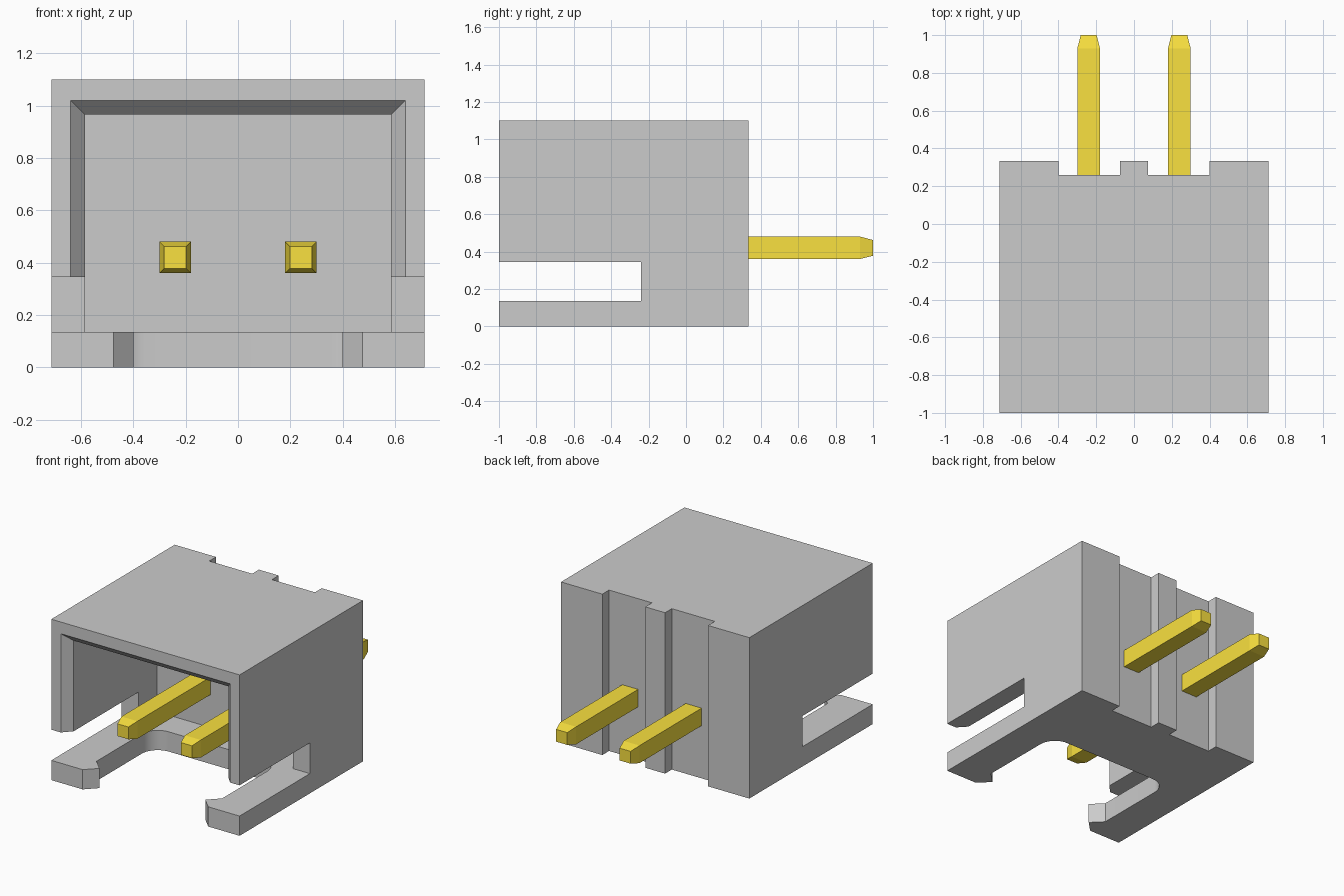
import bpy, bmesh, math

if "Cube" in bpy.data.objects:
    bpy.data.objects.remove(bpy.data.objects["Cube"])


def loft(name, rings):
    """Closed solid skinned through rings with equal point counts."""
    bm = bmesh.new()
    loops = [[bm.verts.new(p) for p in ring] for ring in rings]
    n = len(rings[0])
    for a, b in zip(loops, loops[1:]):
        for i in range(n):
            j = (i + 1) % n
            bm.faces.new((a[i], a[j], b[j], b[i]))
    bm.faces.new(loops[0])
    bm.faces.new(loops[-1])
    bmesh.ops.recalc_face_normals(bm, faces=bm.faces[:])
    mesh = bpy.data.meshes.new(name)
    bm.to_mesh(mesh)
    bm.free()
    obj = bpy.data.objects.new(name, mesh)
    bpy.context.collection.objects.link(obj)
    return obj


def prism(name, profile, z0, z1):
    return loft(name, [[(x, y, z) for x, y in profile] for z in (z0, z1)])


def rect(x0, x1, y, z0, z1):
    return [(x0, y, z0), (x1, y, z0), (x1, y, z1), (x0, y, z1)]


def cut(target, cutter):
    cutter.hide_render = True
    mod = target.modifiers.new("cut", 'BOOLEAN')
    mod.operation = 'DIFFERENCE'
    mod.solver = 'EXACT'
    mod.object = cutter
    bpy.context.view_layer.objects.active = target
    bpy.ops.object.modifier_apply(modifier=mod.name)
    bpy.data.objects.remove(cutter)


# Housing outline, with two pin grooves down the back
W, BACK, GROOVE = 0.712, 0.333, 0.26
half = [(0.075, BACK), (0.075, GROOVE), (0.4, GROOVE), (0.4, BACK),
        (W, BACK), (W, -1)]
outline = half + [(-x, y) for x, y in reversed(half)]
housing = prism("housing", outline, 0, 1.1)

# Side slots
cut(housing, loft("slot_cutter", [rect(-1, 1, y, 0.135, 0.345) for y in (-1.2, -0.24)]))

# Socket cavity with a chamfered mouth
cut(housing, loft("cavity_cutter", [
    rect(-0.695, 0.695, -1.06, 0.135, 1.075),
    rect(-0.585, 0.585, -0.94, 0.135, 0.965),
    rect(-0.585, 0.585, -0.04, 0.135, 0.965)]))

# Floor opening: hooked arms and rounded inner corners
R = 0.12
side = [(0.475, -1.2), (0.475, -1), (0.4, -0.925), (0.475, -0.85)]
for i in range(11):
    a = math.pi / 2 * i / 10
    side.append((0.475 - R + R * math.cos(a), -0.24 - R + R * math.sin(a)))
opening = side + [(-x, y) for x, y in reversed(side)]
cut(housing, prism("floor_cutter", opening, -0.1, 0.25))

bpy.ops.object.select_all(action='DESELECT')
housing.select_set(True)
bpy.context.view_layer.objects.active = housing
bpy.ops.object.shade_smooth_by_angle(angle=math.radians(25))

# Square contact pins with tapered ends
gold = bpy.data.materials.new("gold")
gold.diffuse_color = (0.95, 0.75, 0.05, 1)
gold.use_nodes = True
gold.node_tree.nodes["Principled BSDF"].inputs["Base Color"].default_value = gold.diffuse_color
for label, cx in (("left", -0.24), ("right", 0.24)):
    rings = [rect(cx - r, cx + r, y, 0.42 - r, 0.42 + r)
             for y, r in ((-0.9, 0.042), (-0.83, 0.06), (0.93, 0.06), (1, 0.042))]
    pin = loft(label + "_pin", rings)
    pin.data.materials.append(gold)
